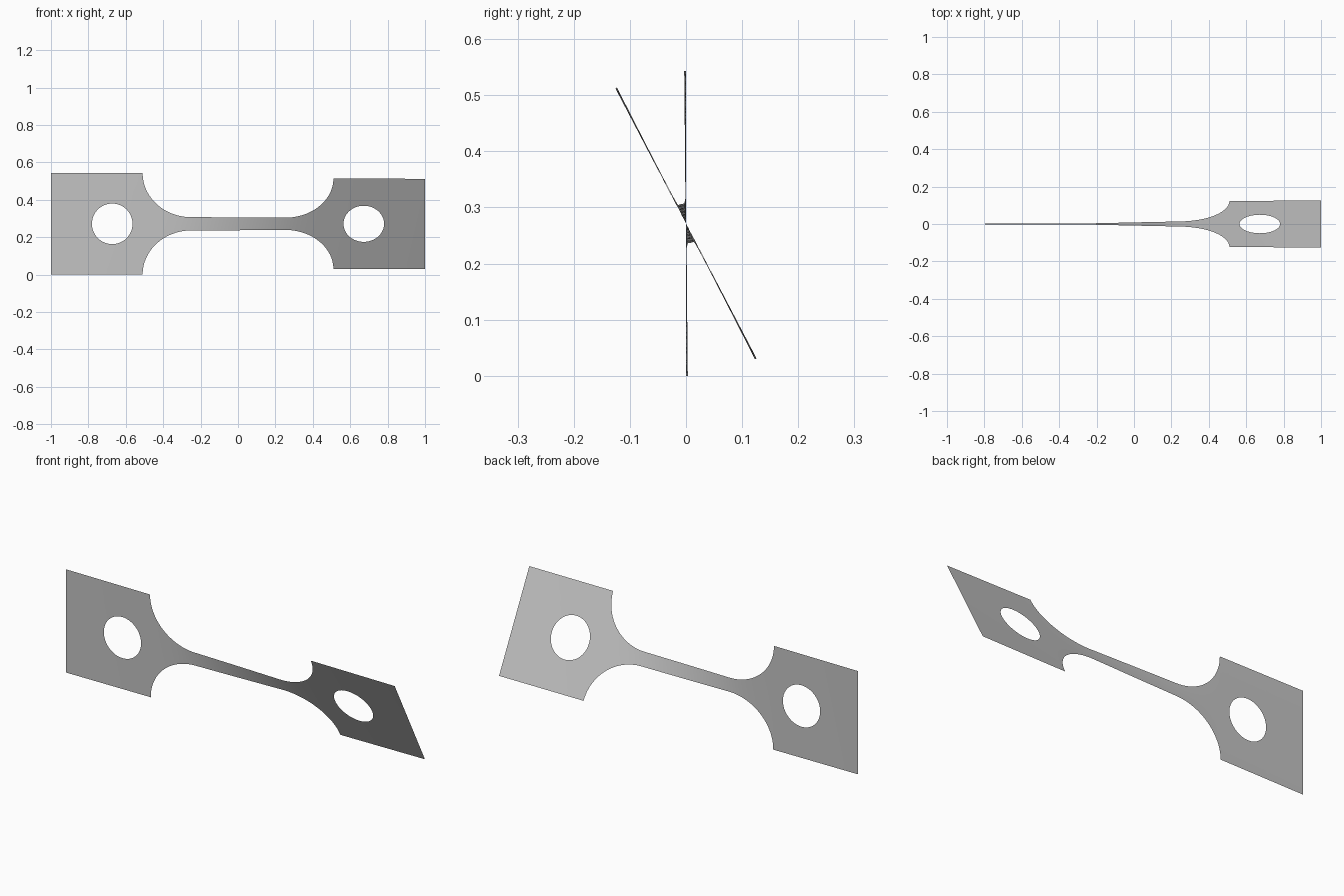
import bpy, bmesh
from math import sin, cos, pi, sqrt, radians

cube = bpy.data.objects.get("Cube")
if cube:
    bpy.data.objects.remove(cube, do_unlink=True)

HALF, NECK = 0.2715, 0.0355          # half heights of grip plate and neck
GRIP_X, NECK_X = 0.51, 0.25          # fillet runs between these
HOLE_X, HOLE_R = 0.6725, 0.1085
TWIST = radians(27.6)
ROWS = 6


def half_height(x):
    """Half height of the outline: grip plate, rounded fillet, slim neck."""
    x = abs(x)
    if x >= GRIP_X:
        return HALF
    if x <= NECK_X:
        return NECK
    t = (x - NECK_X) / (GRIP_X - NECK_X)
    return NECK + (HALF - NECK) * (1 - sqrt(max(0, 1 - t * t)))


def hole_gap(x):
    """Half height of the round hole at this position."""
    d = abs(x) - HOLE_X
    return sqrt(max(0, HOLE_R ** 2 - d * d))


def span(a, b, n, ease):
    """Positions from a up to b, bunched where the outline is steep."""
    return [a + (b - a) * ease(i / n) for i in range(n)]


# Column positions, mirrored to both ends
right = (span(0, NECK_X, 20, lambda t: t)
         + span(NECK_X, GRIP_X, 24, lambda t: sin(t * pi / 2))
         + span(GRIP_X, HOLE_X - HOLE_R, 3, lambda t: t)
         + span(HOLE_X - HOLE_R, HOLE_X + HOLE_R, 32, lambda t: (1 - cos(t * pi)) / 2)
         + span(HOLE_X + HOLE_R, 1, 8, lambda t: t) + [1])
xs = [-x for x in reversed(right[1:])] + right

# Twist accumulates mostly where the sheet is narrow
angles = [0]
for a, b in zip(xs, xs[1:]):
    angles.append(angles[-1] + (b - a) * half_height((a + b) / 2) ** -1.6)
angles = [a / angles[-1] * TWIST for a in angles]

# Upper and lower strips of the sheet, joined along the middle
bm = bmesh.new()
for side in (1, -1):
    columns = []
    for x, a in zip(xs, angles):
        low, high = hole_gap(x), half_height(x)
        heights = [side * (low + (high - low) * r / ROWS) for r in range(ROWS + 1)]
        columns.append([bm.verts.new((x, -v * sin(a), HALF + v * cos(a)))
                        for v in heights])
    for c, d in zip(columns, columns[1:]):
        for r in range(ROWS):
            quad = [c[r], d[r], d[r + 1], c[r + 1]]
            bm.faces.new(quad if side > 0 else quad[::-1])
bmesh.ops.remove_doubles(bm, verts=bm.verts, dist=0.00005)
for f in bm.faces:
    f.smooth = True

mesh = bpy.data.meshes.new("twisted_test_strip")
bm.to_mesh(mesh)
bm.free()
strip = bpy.data.objects.new("twisted_test_strip", mesh)
bpy.context.collection.objects.link(strip)

# Plain grey metal
grey = bpy.data.materials.new("grey_metal")
grey.use_nodes = True
grey.diffuse_color = (0.55, 0.55, 0.55, 1)
grey.node_tree.nodes["Principled BSDF"].inputs["Base Color"].default_value = grey.diffuse_color
mesh.materials.append(grey)
